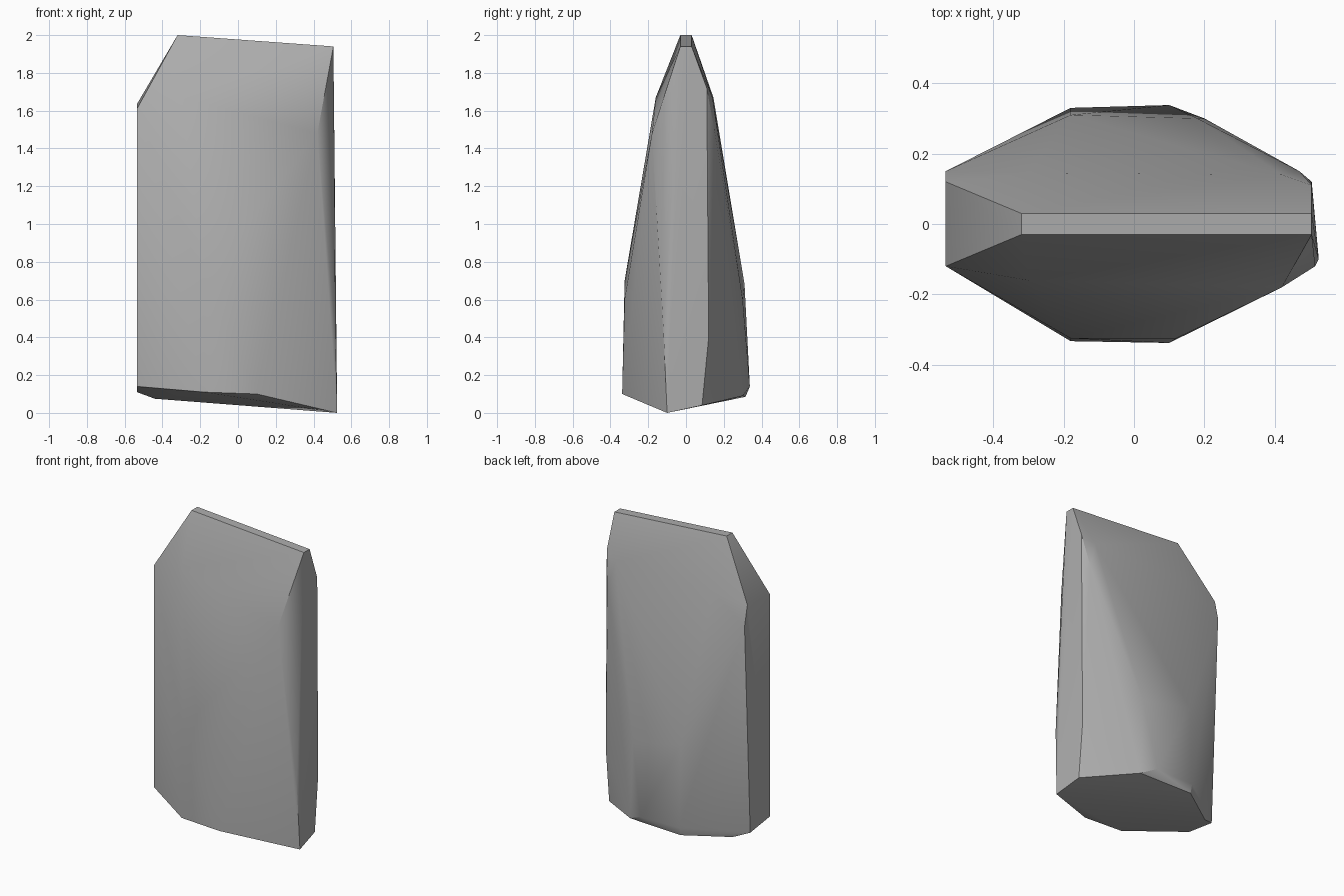
import bpy
import bmesh
import math

cube = bpy.data.objects.get("Cube")
if cube:
    bpy.data.objects.remove(cube, do_unlink=True)

stone = bpy.data.materials.new("stone_grey")
stone.use_nodes = True
GREY = (0.42, 0.42, 0.42, 1)
stone.diffuse_color = GREY
stone.node_tree.nodes["Principled BSDF"].inputs["Base Color"].default_value = GREY

# Top ridge, mirrored front to back
ridge = [(x, s * 0.03, z) for x, z in ((-0.32, 2), (0.505, 1.94)) for s in (-1, 1)]

# Upper shoulders
shoulders = [
    (-0.535, -0.12, 1.61), (-0.3, -0.16, 1.67), (0.42, -0.18, 1.48),
    (-0.535, 0.12, 1.635), (-0.535, 0.15, 1.5), (-0.3, 0.145, 1.67),
    (0.42, 0.14, 1.67), (0.505, 0.11, 1.72), (0.47, 0.15, 1.5),
]

# Widest girth, where the slopes meet the lower walls
girth = [
    (-0.18, -0.325, 0.7), (0.12, -0.325, 0.6), (0.515, -0.12, 0.45),
    (0.505, 0.12, 0.4), (0.18, 0.3, 0.6), (-0.18, 0.31, 0.68),
]

# Tilted foot with a small chamfer along the back
foot = [
    (0.525, -0.1, 0), (0.505, 0.085, 0.04), (0.2, 0.3, 0.09),
    (-0.18, 0.315, 0.085), (-0.44, 0.14, 0.075), (-0.535, 0.09, 0.11),
    (-0.535, -0.12, 0.14), (-0.18, -0.333, 0.11), (0.1, -0.338, 0.1),
    (0.1, 0.338, 0.14), (-0.18, 0.33, 0.14),
]

# Wrap the points in a faceted boulder
bm = bmesh.new()
for p in ridge + shoulders + girth + foot:
    bm.verts.new(p)
hull = bmesh.ops.convex_hull(bm, input=bm.verts)
loose = {v for v in hull["geom_interior"] + hull["geom_unused"]
         if isinstance(v, bmesh.types.BMVert) and v.is_valid}
bmesh.ops.delete(bm, geom=list(loose), context='VERTS')
bmesh.ops.dissolve_limit(bm, angle_limit=math.radians(2), verts=bm.verts, edges=bm.edges)
bmesh.ops.recalc_face_normals(bm, faces=bm.faces)
mesh = bpy.data.meshes.new("standing_stone")
bm.to_mesh(mesh)
bm.free()

rock = bpy.data.objects.new("standing_stone", mesh)
mesh.materials.append(stone)
bpy.context.collection.objects.link(rock)
bpy.ops.object.select_all(action='DESELECT')
rock.select_set(True)
bpy.context.view_layer.objects.active = rock
bpy.ops.object.shade_smooth_by_angle(angle=math.radians(30))
